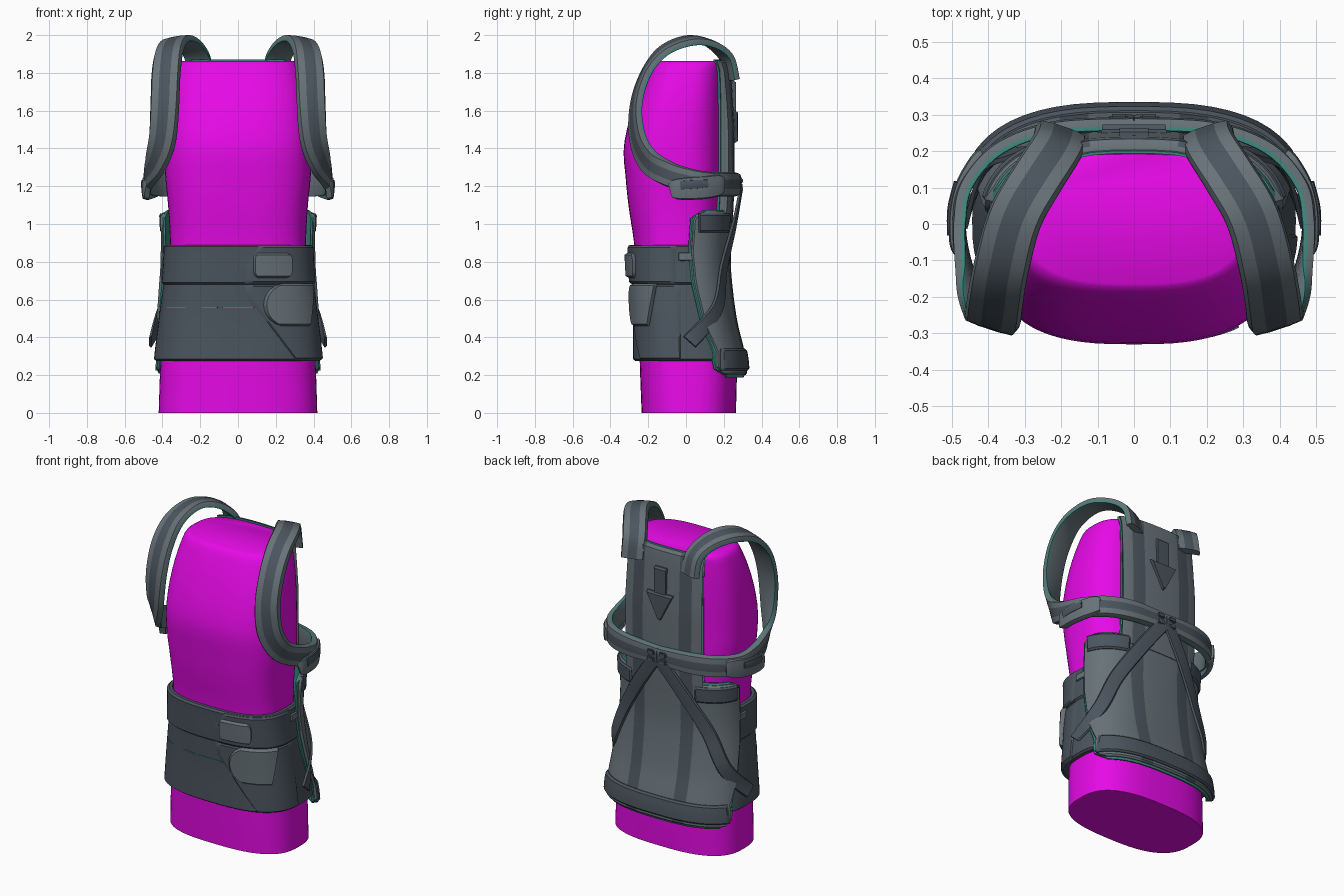
import bpy, bmesh, math
from mathutils import Vector

if "Cube" in bpy.data.objects:
    bpy.data.objects.remove(bpy.data.objects["Cube"])


def material(name, rgb):
    m = bpy.data.materials.new(name)
    m.diffuse_color = (*rgb, 1)
    m.use_nodes = True
    m.node_tree.nodes["Principled BSDF"].inputs["Base Color"].default_value = m.diffuse_color
    return m


MAGENTA = material("magenta", (0.8, 0.003, 0.8))
LIGHT = material("mid_grey", (0.135, 0.168, 0.188))
DARK = material("dark_grey", (0.07, 0.09, 0.112))
TEAL = material("teal", (0.045, 0.24, 0.2))
N = 2.75  # roundness of the body cross-section

# Body profile: height, half width, front y, back y
PROFILE = [(0, .42, -.235, .265), (.27, .41, -.245, .265), (.5, .39, -.25, .215),
           (.75, .365, -.265, .185), (.9, .36, -.275, .185), (1.1, .37, -.305, .195),
           (1.25, .385, -.32, .2), (1.4, .385, -.33, .2), (1.55, .378, -.30, .2),
           (1.7, .36, -.25, .2), (1.82, .332, -.2, .2), (1.85, .318, -.182, .2),
           (1.862, .298, -.165, .192)]


def section(z):
    """Half width, y centre and half depth at a height (smooth interpolation)."""
    P = PROFILE
    i = max(k for k in range(len(P) - 1) if P[k][0] <= max(z, 0))
    h = P[i + 1][0] - P[i][0]
    t = min((z - P[i][0]) / h, 1)

    def slope(k, c):
        a, b = P[max(k - 1, 0)], P[min(k + 1, len(P) - 1)]
        return (b[c] - a[c]) / (b[0] - a[0]) * h
    v = [(2*t**3 - 3*t*t + 1) * P[i][c] + (t**3 - 2*t*t + t) * slope(i, c)
         + (3*t*t - 2*t**3) * P[i + 1][c] + (t**3 - t*t) * slope(i + 1, c) for c in (1, 2, 3)]
    return v[0], (v[1] + v[2]) / 2, (v[2] - v[1]) / 2


def spow(v, e):
    return math.copysign(abs(v) ** e, v)


def surf(a, z, off=0.0):
    hx, yc, hy = section(z)
    return Vector(((hx + off) * spow(math.sin(a), 2 / N),
                   yc + (hy + off) * spow(math.cos(a), 2 / N), z))


def at_x(x, z, front=False):
    a = math.asin(spow(max(-1, min(1, x / section(z)[0])), N / 2))
    return math.pi - a if front else a


def at_y(y, z):
    _, yc, hy = section(z)
    return math.acos(spow(max(-1, min(1, (y - yc) / hy)), N / 2))


def heights(a, b, n=10):
    e = min(.01, (b - a) * .1)
    return [a, a + e] + [a + (b - a) * k / n for k in range(1, n) if e * 1.1 < (b - a) * k / n < b - a - e * 1.1] + [b - e, b]


def lerp_table(table, z):
    for (z0, v0), (z1, v1) in zip(table, table[1:]):
        if z <= z1:
            return v0 + (v1 - v0) * max(0, (z - z0) / (z1 - z0))
    return table[-1][1]


def finish(name, bm, mats, mirror=False, angle=35):
    bmesh.ops.recalc_face_normals(bm, faces=bm.faces)
    me = bpy.data.meshes.new(name)
    bm.to_mesh(me)
    bm.free()
    ob = bpy.data.objects.new(name, me)
    bpy.context.collection.objects.link(ob)
    for m in mats:
        me.materials.append(m)
    bpy.ops.object.select_all(action='DESELECT')
    ob.select_set(True)
    bpy.context.view_layer.objects.active = ob
    bpy.ops.object.shade_smooth_by_angle(angle=math.radians(angle))
    if mirror:
        ob.modifiers.new("mirror", 'MIRROR')


def shell(name, zs, cols, lo, hi, mats, rule=lambda i, m: 0, closed=False, mirror=False):
    """Padded sheet lying on the body between offsets lo(z) and hi(z)."""
    bm = bmesh.new()
    out, inn = [], []
    for r, z in enumerate(zs):
        angs = cols(z)
        last = len(angs) - 1
        l, h = lo(z), hi(z)
        ends = r in (0, len(zs) - 1)
        out.append([bm.verts.new(surf(a, z, l + (h - l) * (.6 if ends or (not closed and c in (0, last)) else 1)))
                    for c, a in enumerate(angs)])
        inn.append([bm.verts.new(surf(a, z, l)) for a in angs])
    m, n = len(out[0]), len(zs)
    for r in range(n - 1):
        for c in range(m if closed else m - 1):
            d = (c + 1) % m
            bm.faces.new((out[r][c], out[r][d], out[r + 1][d], out[r + 1][c])).material_index = rule(c, m)
            bm.faces.new((inn[r][c], inn[r + 1][c], inn[r + 1][d], inn[r][d]))
    edges = [e for e in bm.edges if e.is_boundary]
    outer = {v: w for o, q in zip(out, inn) for v, w in zip(o, q)}
    for e in edges:
        a, b = e.verts
        if a in outer and b in outer:
            bm.faces.new((a, b, outer[b], outer[a]))
    finish(name, bm, mats, mirror)


def patch(name, z0, z1, left, right, lo, hi, mat, mirror=False, n=10):
    ks = [0, .025] + [k / 20 for k in range(1, 20)] + [.975, 1]
    shell(name, heights(z0, z1, n), lambda z: [left(z) + (right(z) - left(z)) * k for k in ks],
          lo, hi, [mat], mirror=mirror)


def const(v):
    return lambda z: v


def spline(pts, sub=8):
    pts = [Vector(p) for p in pts]
    res = []
    for i in range(len(pts) - 1):
        a, b, c, d = pts[max(i - 1, 0)], pts[i], pts[i + 1], pts[min(i + 2, len(pts) - 1)]
        for k in range(sub):
            t = k / sub
            res.append(.5 * (2*b + (c - a)*t + (2*a - 5*b + 4*c - d)*t*t + (3*b - a - 3*c + d)*t**3))
    return res + [pts[-1]]


CROSS = [(-1, 0), (-1, .3), (-.88, .88), (-.38, 1), (.38, 1), (.88, .88), (1, .3), (1, 0), (.92, -.05), (-.92, -.05)]
STRIPED = (2, 0, 0, 1, 0, 0, 2, 2, 0, 2)


def ribbon(name, pts, thick, mats, pattern=(0,) * 10):
    """Mirrored webbing: each point holds a position, a width direction and a half width."""
    s = spline(pts)
    bm = bmesh.new()
    rings = []
    for i, v in enumerate(s):
        p, w = Vector(v[:3]), Vector(v[3:6])
        t = (Vector(s[min(i + 1, len(s) - 1)][:3]) - Vector(s[max(i - 1, 0)][:3])).normalized()
        w = (w - t * w.dot(t)).normalized()
        n = t.cross(w)
        rings.append([bm.verts.new(p + w * u * v[6] + n * h * thick) for u, h in CROSS])
    for a, b in zip(rings, rings[1:]):
        for k in range(10):
            j = (k + 1) % 10
            bm.faces.new((a[k], a[j], b[j], b[k])).material_index = pattern[k]
    bm.faces.new(rings[0])
    bm.faces.new(rings[-1])
    finish(name, bm, mats, True)


# Body
bm = bmesh.new()
zs = sorted({k * .06 for k in range(31)} | {1.83, 1.85, 1.857, 1.862})
rings = [[bm.verts.new(surf(k * math.tau / 72, z)) for k in range(72)] for z in zs]
for a, b in zip(rings, rings[1:]):
    for k in range(72):
        bm.faces.new((a[k], a[k - 1], b[k - 1], b[k]))
bm.faces.new(rings[0])
bm.faces.new(rings[-1])
finish("torso", bm, [MAGENTA], angle=50)

# Abdominal belts
around = [k * math.tau / 72 for k in range(72)]
shell("lower_belt", heights(.275, .69), const(around), const(.002),
      lambda z: .036 - .012 * (z - .275) / .41, [DARK], closed=True)
shell("upper_belt", heights(.68, .89), const(around), const(.005), const(.035), [DARK], closed=True)
patch("belt_overlap", .28, .68,
      lambda z: at_x(lerp_table([(.28, .28), (.52, .11), (.6, .04), (.68, .03)], z), z, True),
      lambda z: at_y(-.02, z), const(.01), lambda z: .042 - .012 * (z - .28) / .4, DARK)
patch("upper_belt_end", .685, .885,
      lambda z: at_x(lerp_table([(.685, .03), (.78, .035), (.885, .1)], z), z, True),
      lambda z: at_y(-.05, z), const(.02), const(.041), DARK)
# Buckle plate with rounded corners
ROUND = [(.715, .02), (.73, .004), (.745, 0), (.817, 0), (.832, .004), (.847, .02)]
patch("belt_buckle", .715, .847, lambda z: at_x(.073 + lerp_table(ROUND, z), z, True),
      lambda z: at_x(.252 - lerp_table(ROUND, z), z, True), const(.02), const(.058), LIGHT)
patch("belt_pull_tab", .46, .685,
      lambda z: at_x(.235 - .11 * math.sqrt(max(0, 1 - ((z - .572) / .114) ** 2)), z, True),
      lambda z: at_y(-.17 + .03 * (z - .46) / .22, z), const(.02), const(.055), LIGHT, n=16)
patch("belt_side_tab", .805, .85, lambda z: at_y(-.04, z), lambda z: at_y(.02, z),
      const(.02), const(.043), LIGHT, mirror=True)
# Thin seam lines on the lower belt
for k, (x0, x1) in enumerate(((-.35, -.26), (-.18, -.1), (-.08, .08))):
    patch(f"belt_seam_{k + 1}", .556, .561, lambda z: at_x(x0, z, True), lambda z: at_x(x1, z, True),
          const(.024), const(.0305), TEAL, n=3)


# Back panels with two dark stripes, each on a slightly wider teal backing
def panel_columns(edge):
    def cols(z):
        a, e = at_x(.18, z), edge(z)
        half = [at_x(x, z) for x in (.05, .11, .18)]
        half += [a + (e - a) * k / 12 for k in range(1, 12)] + [a + (e - a) * .98, e]
        return [-h for h in reversed(half)] + [0] + half
    return cols


def panel_rule(i, m):
    return 1 if (i - m // 2 if i >= m // 2 else m // 2 - 1 - i) == 2 else 0


SIDE = [(.195, .19), (.215, .14), (.25, .125), (.33, .125), (.46, .07), (.69, .02),
        (.85, .005), (1.03, .015), (1.055, .035), (1.07, .08)]
shell("lower_back_panel", heights(.2, 1.065, 20), panel_columns(lambda z: at_y(lerp_table(SIDE, z) + .012, z)),
      const(.034), const(.054), [LIGHT, DARK], panel_rule)
shell("lower_panel_backing", heights(.188, 1.075, 20), panel_columns(lambda z: at_y(lerp_table(SIDE, z), z)),
      const(.026), const(.041), [TEAL])
shell("upper_back_panel", heights(1.0, 1.866, 16), panel_columns(lambda z: at_x(.235, z)),
      const(.01), lambda z: .057 - .02 * max(0, (z - 1.5) / .36), [LIGHT, DARK], panel_rule)
shell("upper_panel_backing", heights(1.0, 1.872, 16), panel_columns(lambda z: at_x(.244, z)),
      const(.002), const(.014), [TEAL])
patch("bottom_pad", .225, .34, lambda z: -at_y(.15, z), lambda z: at_y(.15, z), const(.045), const(.068), DARK)
patch("top_pad", .955, 1.055, lambda z: at_x(.19, z), lambda z: at_y(.045, z),
      const(.045), const(.066), DARK, mirror=True)

# Downward arrow on the upper panel
patch("arrow_shaft", 1.56, 1.76, lambda z: at_x(-.035, z), lambda z: at_x(.035, z), const(.035), const(.064), DARK)
patch("arrow_head", 1.43, 1.6, lambda z: at_x(-.004 - .075 * (z - 1.43) / .17, z),
      lambda z: at_x(.004 + .075 * (z - 1.43) / .17, z), const(.04), const(.074), DARK)

# Shoulder straps running over the top, under the arm and across the back
ribbon("shoulder_strap", [
    (.205, .235, 1.76, 1, .3, .2, .072), (.215, .205, 1.87, 1, .35, .1, .072), (.265, .125, 1.94, .9, .4, -.1, .073),
    (.325, .02, 1.957, .93, .33, -.15, .075), (.362, -.11, 1.905, .95, .25, -.1, .076), (.38, -.2, 1.79, 1, .2, 0, .077),
    (.386, -.25, 1.63, 1, .25, 0, .077), (.396, -.245, 1.46, .9, .4, .2, .077), (.425, -.19, 1.335, .5, .35, .65, .072),
    (.452, -.1, 1.27, .15, .2, 1, .066), (.463, .0, 1.235, 0, 0, 1, .063), (.445, .1, 1.215, 0, 0, 1, .063),
    (.36, .195, 1.21, 0, 0, 1, .065), (.21, .248, 1.21, 0, 0, 1, .064), (0, .258, 1.21, 0, 0, 1, .054)],
    .036, [LIGHT, DARK, TEAL], STRIPED)

# Side buckles
ribbon("side_buckle", [(.465, -.065, 1.18, 0, 0, 1, .045), (.474, -.045, 1.185, 0, 0, 1, .056),
                       (.474, .03, 1.19, 0, 0, 1, .062), (.458, .1, 1.195, 0, 0, 1, .062),
                       (.425, .16, 1.205, 0, 0, 1, .058), (.405, .18, 1.205, 0, 0, 1, .045)], .034, [LIGHT])
ribbon("buckle_slot", [(.483, -.03, 1.205, 0, 0, 1, .025), (.482, .04, 1.21, 0, 0, 1, .025),
                       (.465, .11, 1.215, 0, 0, 1, .022)], .031, [DARK])

# Crossing tension straps from the back centre down to the hips
path = [surf(at_x(x, z), z, o) for x, z, o in ((.015, 1.19, .088), (.13, 1.0, .068), (.255, .77, .056))]
path += [surf(at_y(y, z), z, .056) for y, z in ((.125, .55), (.015, .375))]
pts = []
for i, p in enumerate(path):
    t = (path[min(i + 1, 4)] - path[max(i - 1, 0)]).normalized()
    hx, yc, hy = section(p.z)
    n = Vector((spow(p.x / hx, N - 1) / hx, spow((p.y - yc) / hy, N - 1) / hy, 0)).normalized()
    pts.append((*p, *n.cross(t), .043))
ribbon("tension_strap", pts, .014, [DARK])

# Guide loops at the back centre
for side, name in ((-1, "left_guide"), (1, "right_guide")):
    for k in (0, 1):
        bm = bmesh.new()
        bmesh.ops.create_cube(bm, size=1)
        for v in bm.verts:
            v.co = Vector((v.co.x * .05 + side * .042, v.co.y * .025 + .29, v.co.z * .03 + 1.185 + k * .045))
        bmesh.ops.bevel(bm, geom=bm.edges[:], offset=.006, segments=2, affect='EDGES')
        finish(f"{name}_{k + 1}", bm, [DARK])
